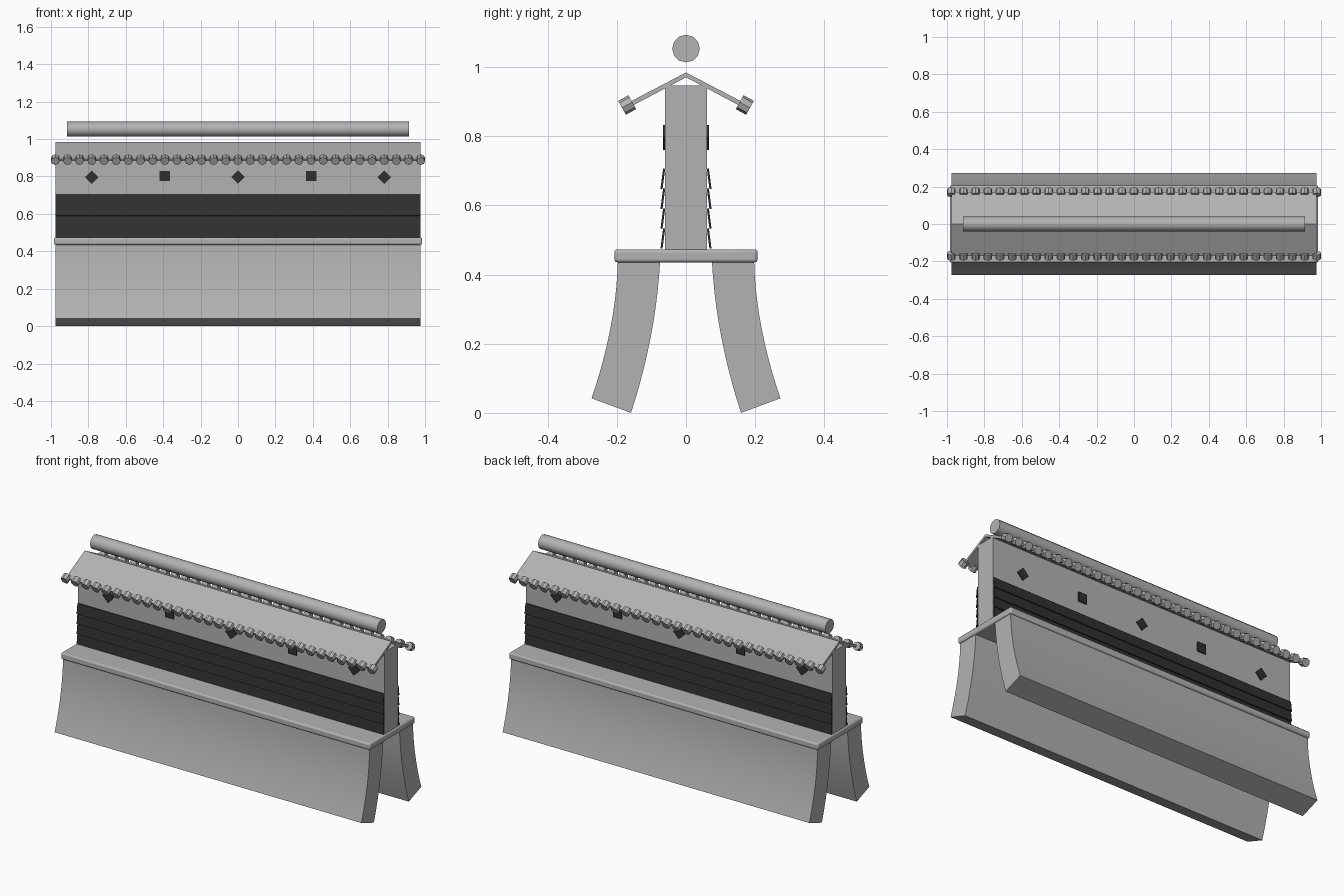
import bpy, bmesh, math
from mathutils import Matrix, Vector

if "Cube" in bpy.data.objects:
    bpy.data.objects.remove(bpy.data.objects["Cube"])


def material(name, v):
    m = bpy.data.materials.new(name)
    m.diffuse_color = (v, v, v, 1)
    m.use_nodes = True
    m.node_tree.nodes["Principled BSDF"].inputs["Base Color"].default_value = m.diffuse_color
    return m


GREY = material("light grey", 0.45)
DARK = material("charcoal", 0.03)
L = 0.977  # half length of the long parts


def finish(name, bm, mat, smooth=False, bevel=0.0):
    bmesh.ops.recalc_face_normals(bm, faces=bm.faces)
    me = bpy.data.meshes.new(name)
    bm.to_mesh(me)
    bm.free()
    me.materials.append(mat)
    ob = bpy.data.objects.new(name, me)
    bpy.context.collection.objects.link(ob)
    if bevel:
        b = ob.modifiers.new("bevel", "BEVEL")
        b.width, b.segments = bevel, 3
    if smooth:
        bpy.ops.object.select_all(action="DESELECT")
        ob.select_set(True)
        bpy.context.view_layer.objects.active = ob
        bpy.ops.object.shade_smooth_by_angle(angle=math.radians(35))
    return ob


def box(bm, centre, size, rot=Matrix()):
    m = Matrix.Translation(centre) @ rot @ Matrix.Diagonal((*size, 1))
    bmesh.ops.create_cube(bm, size=1, matrix=m)


def extrude_profile(bm, pts, half):
    """Closed (y, z) profile extruded along x."""
    a = [bm.verts.new((-half, y, z)) for y, z in pts]
    f = bm.faces.new(a)
    r = bmesh.ops.extrude_face_region(bm, geom=[f])
    vs = [v for v in r["geom"] if isinstance(v, bmesh.types.BMVert)]
    bmesh.ops.translate(bm, verts=vs, vec=(2 * half, 0, 0))


def bezier(p0, p1, p2, n=10):
    p0, p1, p2 = Vector(p0), Vector(p1), Vector(p2)
    return [tuple(p0 * (1 - t) ** 2 + p1 * 2 * t * (1 - t) + p2 * t * t)
            for t in (i / n for i in range(n + 1))]


# platform with rounded edges
bm = bmesh.new()
box(bm, (0, 0, 0.454), (1.97, 0.414, 0.038))
finish("platform", bm, GREY, True, 0.009)

# wall
bm = bmesh.new()
box(bm, (0, 0, 0.709), (2 * L, 0.12, 0.474))
finish("wall", bm, GREY)

# gable roof
bm = bmesh.new()
extrude_profile(bm, [(0, 0.984), (0.172, 0.894), (0.166, 0.882),
                     (0, 0.970), (-0.166, 0.882), (-0.172, 0.894)], L)
finish("roof", bm, GREY)

# floating ridge log
bm = bmesh.new()
bmesh.ops.create_cone(bm, cap_ends=True, segments=12, radius1=0.04, radius2=0.04,
                      depth=1.83, matrix=Matrix.Translation((0, 0, 1.053))
                      @ Matrix.Rotation(math.pi / 2, 4, "Y"))
finish("ridge_log", bm, GREY, True)

for s, side in ((-1, "front"), (1, "back")):
    # flared leg slab
    bm = bmesh.new()
    outer = bezier((0.197, 0.437), (0.202, 0.25), (0.273, 0.042))
    inner = bezier((0.159, 0.0), (0.087, 0.22), (0.075, 0.437))
    extrude_profile(bm, [(s * y, z) for y, z in outer + inner], L)
    finish(side + "_leg", bm, GREY, True)

    # eave tile ends, axis along the roof slope
    bm = bmesh.new()
    axis = Vector((0, s * 0.875, -0.485))
    rot = axis.to_track_quat("Z", "X").to_matrix().to_4x4()
    for i in range(31):
        x = -L + 2 * L * i / 30
        bmesh.ops.create_cone(bm, cap_ends=True, segments=8, radius1=0.023, radius2=0.023,
                              depth=0.034, matrix=Matrix.Translation((x, s * 0.17, 0.890)) @ rot)
    finish(side + "_eave_tile_ends", bm, GREY, True)

    # four overlapping slats, lower edges tilted outward
    bm = bmesh.new()
    for i in range(4):
        box(bm, (0, s * 0.067, 0.504 + 0.0575 * i), (2 * L, 0.006, 0.059),
            Matrix.Rotation(s * 0.13, 4, "X"))
    finish(side + "_slats", bm, DARK)

    # alternating diamond and square plates
    bm = bmesh.new()
    for i in range(5):
        turn = i % 2 == 0
        size = 0.051 if turn else 0.054
        box(bm, (-0.783 + 0.3915 * i, s * 0.0625, 0.796 if turn else 0.803),
            (size, 0.008, size), Matrix.Rotation(math.pi / 4 * turn, 4, "Y"))
    finish(side + "_wall_plates", bm, DARK)
